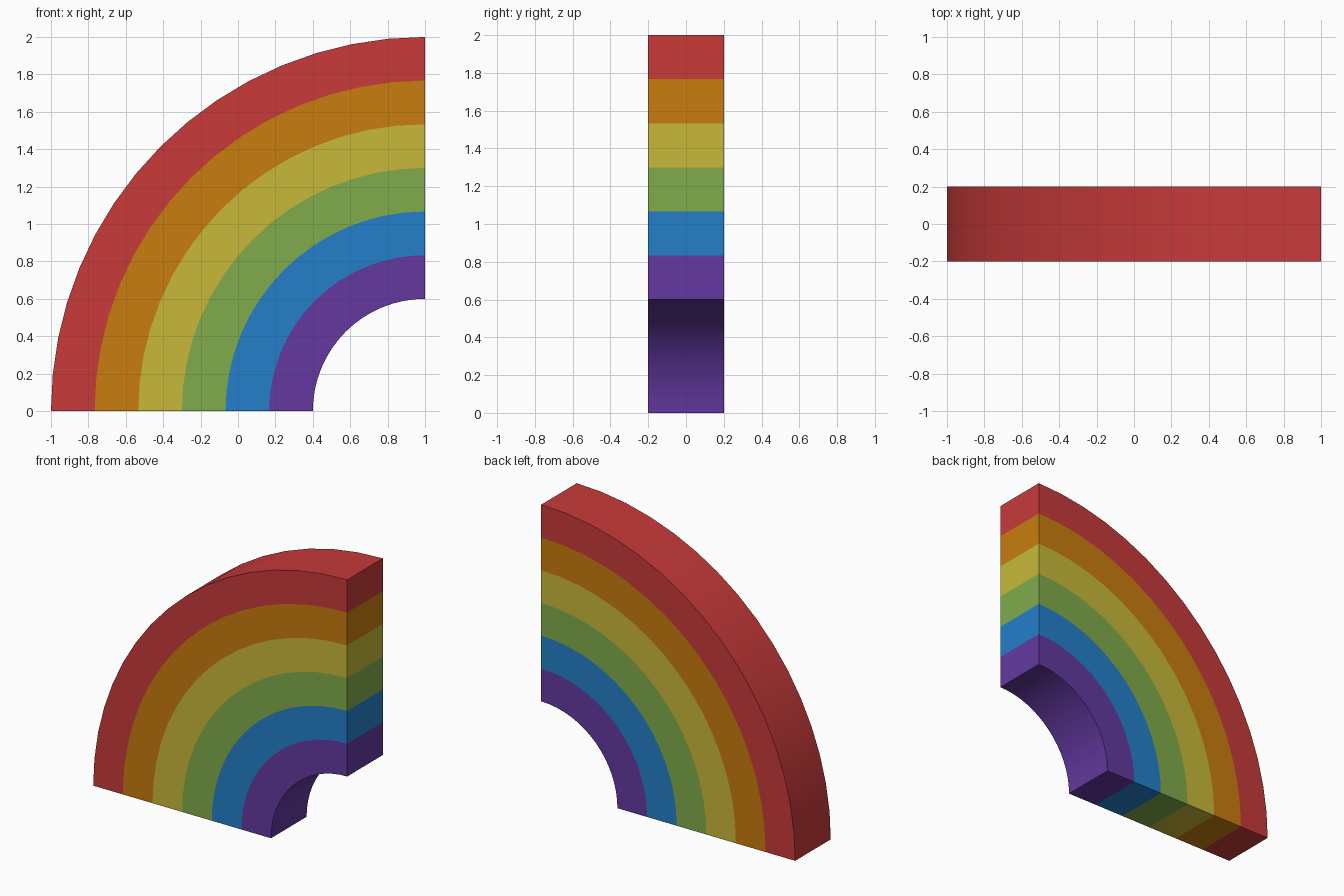
import bpy, bmesh, math

if "Cube" in bpy.data.objects:
    bpy.data.objects.remove(bpy.data.objects["Cube"])

SEGS, R_IN, R_OUT, HALF = 16, 0.6, 2.0, 0.2
COLOURS = [  # inner band to outer band, sRGB
    ("purple", (99, 57, 160)), ("blue", (35, 128, 202)), ("green", (128, 171, 75)),
    ("yellow", (200, 185, 58)), ("orange", (200, 125, 14)), ("red", (200, 58, 58)),
]
BANDS = len(COLOURS)


def linear(c):
    c /= 255
    return c / 12.92 if c <= 0.04045 else ((c + 0.055) / 1.055) ** 2.4


mesh = bpy.data.meshes.new("rainbow_quarter_arch")
arch = bpy.data.objects.new("rainbow_quarter_arch", mesh)
bpy.context.collection.objects.link(arch)
for name, rgb in COLOURS:
    mat = bpy.data.materials.new(name)
    mat.diffuse_color = (*[linear(c) for c in rgb], 1)
    mat.use_nodes = True
    mat.node_tree.nodes["Principled BSDF"].inputs["Base Color"].default_value = mat.diffuse_color
    mesh.materials.append(mat)

# Front and back vertex grids: ring by ring, around the corner at x = 1, z = 0
bm = bmesh.new()


def grid(y):
    rows = []
    for i in range(BANDS + 1):
        r = R_IN + (R_OUT - R_IN) * i / BANDS
        angles = [math.pi / 2 * j / SEGS for j in range(SEGS + 1)]
        rows.append([bm.verts.new((1 - r * math.cos(a), y, r * math.sin(a))) for a in angles])
    return rows


front, back = grid(-HALF), grid(HALF)


def face(verts, band):
    bm.faces.new(verts).material_index = band


for b in range(BANDS):
    # Striped front and back
    for j in range(SEGS):
        for g in (front, back):
            face((g[b][j], g[b + 1][j], g[b + 1][j + 1], g[b][j + 1]), b)
    # Striped flat ends
    for j in (0, SEGS):
        face((front[b][j], front[b + 1][j], back[b + 1][j], back[b][j]), b)

# Inner and outer curved surfaces
for j in range(SEGS):
    for ring, band in ((0, 0), (BANDS, BANDS - 1)):
        face((front[ring][j], front[ring][j + 1], back[ring][j + 1], back[ring][j]), band)

bmesh.ops.recalc_face_normals(bm, faces=bm.faces[:])
bm.to_mesh(mesh)
bm.free()

# Smooth curve, sharp rims
bpy.context.view_layer.objects.active = arch
arch.select_set(True)
bpy.ops.object.shade_smooth_by_angle(angle=math.radians(30))
